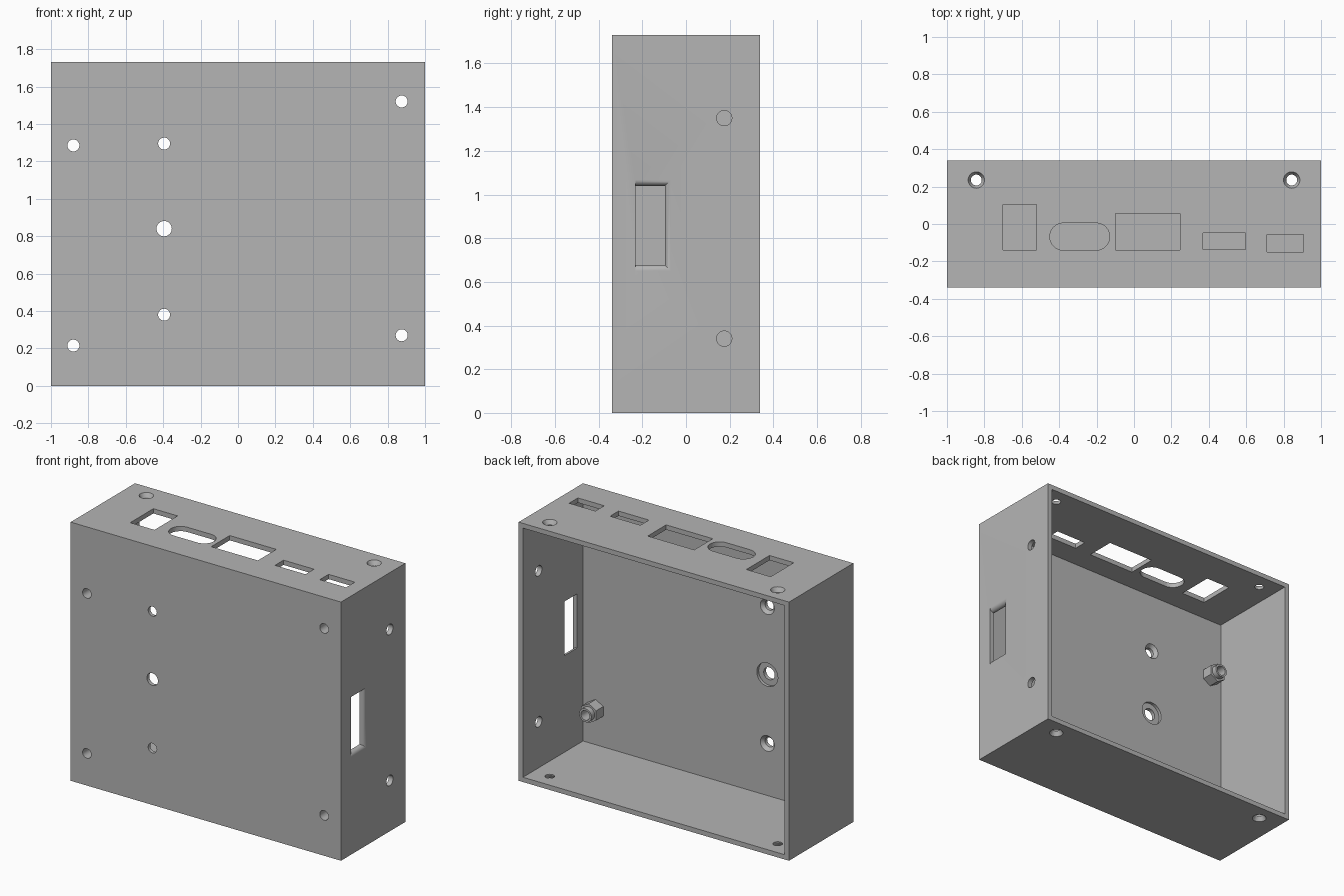
import bpy, bmesh, math

if "Cube" in bpy.data.objects:
    bpy.data.objects.remove(bpy.data.objects["Cube"], do_unlink=True)

W, D, H = 1.0, 0.34, 1.73      # half width, half depth, height
WALL, INNER = 0.032, -0.295    # side wall thickness, inside of front panel

grey = bpy.data.materials.new("plain_grey")
grey.use_nodes = True
colour = (0.46, 0.46, 0.46, 1)
grey.diffuse_color = colour
grey.node_tree.nodes["Principled BSDF"].inputs["Base Color"].default_value = colour

PLACE = {"X": lambda u, v, d: (d, u, v),
         "Y": lambda u, v, d: (u, d, v),
         "Z": lambda u, v, d: (u, v, d)}


def rect(u0, u1, v0, v1):
    return [(u0, v0), (u1, v0), (u1, v1), (u0, v1)]


def circle(u, v, r, n=32):
    return [(u + r * math.sin(math.tau * i / n), v + r * math.cos(math.tau * i / n))
            for i in range(n)]


def stadium(u0, u1, v0, v1, n=16):
    r, mid = (v1 - v0) / 2, (v0 + v1) / 2
    pts = []
    for centre, start in ((u1 - r, -math.pi / 2), (u0 + r, math.pi / 2)):
        for i in range(n + 1):
            a = start + math.pi * i / n
            pts.append((centre + r * math.cos(a), mid + r * math.sin(a)))
    return pts


def loft(name, axis, sections):
    """Closed solid through (outline, depth) sections along an axis."""
    bm = bmesh.new()
    rings = [[bm.verts.new(PLACE[axis](u, v, d)) for u, v in outline]
             for outline, d in sections]
    for a, b in zip(rings, rings[1:]):
        for i in range(len(a)):
            j = (i + 1) % len(a)
            bm.faces.new((a[i], a[j], b[j], b[i]))
    bm.faces.new(rings[0])
    bm.faces.new(rings[-1])
    bmesh.ops.recalc_face_normals(bm, faces=bm.faces)
    mesh = bpy.data.meshes.new(name)
    bm.to_mesh(mesh)
    bm.free()
    mesh.materials.append(grey)
    obj = bpy.data.objects.new(name, mesh)
    bpy.context.collection.objects.link(obj)
    return obj


def activate(obj):
    bpy.ops.object.select_all(action="DESELECT")
    obj.select_set(True)
    bpy.context.view_layer.objects.active = obj


def cut(cutter, *targets):
    for target in targets:
        mod = target.modifiers.new("cut", "BOOLEAN")
        mod.operation, mod.solver, mod.object = "DIFFERENCE", "EXACT", cutter
        activate(target)
        bpy.ops.object.modifier_apply(modifier=mod.name)
    bpy.data.objects.remove(cutter, do_unlink=True)


# Open-backed box
case = loft("case", "Y", [(rect(-W, W, 0, H), -D), (rect(-W, W, 0, H), D)])
inside = rect(-W + WALL, W - WALL, WALL, H - WALL)
cut(loft("cavity", "Y", [(inside, INNER), (inside, D + 0.1)]), case)

# Hex standoffs with a round collar, drilled through the front panel
parts = [case]
for name, x, z in (("lower_right", -0.88, 0.215), ("upper_right", -0.88, 1.285),
                   ("lower_left", 0.875, 0.27), ("upper_left", 0.875, 1.52)):
    hexagon, collar = circle(x, z, 0.065, 6), circle(x, z, 0.045)
    nut = loft(name + "_standoff", "Y", [(hexagon, INNER - 0.01), (hexagon, INNER + 0.075)])
    ring = loft(name + "_collar", "Y", [(collar, INNER + 0.06), (collar, INNER + 0.11)])
    bore = circle(x, z, 0.032)
    cut(loft("bore", "Y", [(bore, -D - 0.1), (bore, 0)]), case, nut, ring)
    parts += [nut, ring]

# Countersunk screw holes in the front panel
for z in (0.38, 1.295):
    small, wide = circle(-0.395, z, 0.032), circle(-0.395, z, 0.052)
    cut(loft("screw", "Y", [(small, -D - 0.1), (small, INNER - 0.022),
                            (wide, INNER), (wide, INNER + 0.05)]), case)

# Counterbored centre hole
small, wide = circle(-0.395, 0.84, 0.041), circle(-0.395, 0.84, 0.078)
cut(loft("centre", "Y", [(small, -D - 0.1), (small, INNER - 0.02),
                         (wide, INNER - 0.02), (wide, INNER + 0.05)]), case)

# Port openings in the top
ports = [rect(-0.70, -0.52, -0.14, 0.105), stadium(-0.45, -0.13, -0.14, 0.005),
         rect(-0.10, 0.245, -0.14, 0.055), rect(0.37, 0.595, -0.137, -0.047),
         rect(0.71, 0.905, -0.15, -0.057)]
for outline in ports:
    cut(loft("port", "Z", [(outline, H - 0.1), (outline, H + 0.1)]), case)

# Tapered lid screw holes through top and bottom
for x in (-0.843, 0.843):
    small, wide = circle(x, 0.235, 0.029), circle(x, 0.235, 0.044)
    cut(loft("lid_screw", "Z", [(wide, -0.05), (wide, 0), (small, WALL - 0.005),
                                (small, H - WALL + 0.005), (wide, H), (wide, H + 0.05)]), case)

# Round holes in the left wall
for z in (0.34, 1.35):
    hole = circle(0.175, z, 0.035)
    cut(loft("side_hole", "X", [(hole, W - 0.1), (hole, W + 0.1)]), case)

# Card slot in the left wall with rounded outer edges on three sides
def slot(g):
    return rect(-0.232, -0.097 + g, 0.678 - g, 1.04 + g)

R = 0.028
sections = [(slot(0), W - 0.1)]
for i in range(9):
    t = math.pi / 2 * i / 8
    sections.append((slot(R * (1 - math.cos(t))), W - R + R * math.sin(t)))
sections.append((slot(R), W + 0.05))
cut(loft("card_slot", "X", sections), case)

for obj in parts:
    activate(obj)
    bpy.ops.object.shade_smooth_by_angle(angle=math.radians(25))
